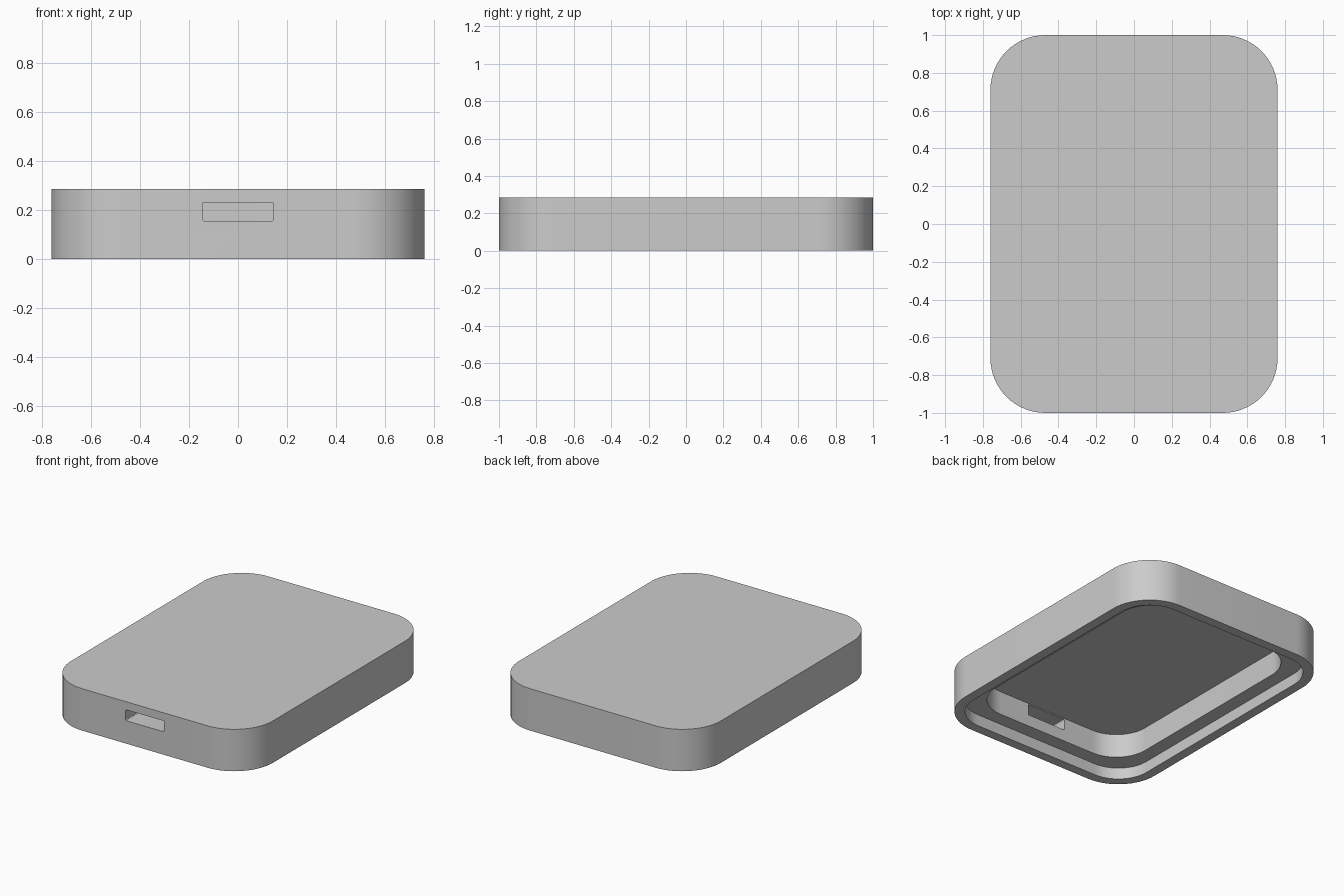
import bpy
import bmesh
from math import cos, sin, pi, radians

if "Cube" in bpy.data.objects:
    bpy.data.objects.remove(bpy.data.objects["Cube"], do_unlink=True)

HALF_X, HALF_Y, HEIGHT = 0.76, 1.0, 0.285
STEPS = 16  # segments per rounded corner

grey = bpy.data.materials.new("plain_grey")
grey.use_nodes = True
colour = (0.6, 0.6, 0.6, 1)
grey.diffuse_color = colour
grey.node_tree.nodes["Principled BSDF"].inputs["Base Color"].default_value = colour


def rounded_outline(hx, hy, radius, steps=STEPS):
    """Counter-clockwise rounded rectangle."""
    points = []
    for i, (sx, sy) in enumerate([(1, 1), (-1, 1), (-1, -1), (1, -1)]):
        for k in range(steps + 1):
            a = (i + k / steps) * pi / 2
            points.append((sx * (hx - radius) + radius * cos(a),
                           sy * (hy - radius) + radius * sin(a)))
    return points


def loft(name, rings):
    """Skin a stack of closed rings and cap both ends."""
    bm = bmesh.new()
    loops = [[bm.verts.new(p) for p in ring] for ring in rings]
    for low, high in zip(loops, loops[1:]):
        for i in range(len(low)):
            j = (i + 1) % len(low)
            bm.faces.new((low[i], low[j], high[j], high[i]))
    bm.faces.new(loops[0][::-1])
    bm.faces.new(loops[-1])
    bmesh.ops.recalc_face_normals(bm, faces=bm.faces)
    mesh = bpy.data.meshes.new(name)
    bm.to_mesh(mesh)
    bm.free()
    mesh.materials.append(grey)
    obj = bpy.data.objects.new(name, mesh)
    bpy.context.collection.objects.link(obj)
    return obj


def level(inset, radius, z):
    return [(x, y, z) for x, y in
            rounded_outline(HALF_X - inset, HALF_Y - inset, radius)]


# Open-bottomed shell: top, outer wall, rim, stepped ledge, inner cavity
case = loft("case_shell", [
    level(0, 0.29, HEIGHT),
    level(0, 0.29, 0),
    level(0.065, 0.225, 0),
    level(0.065, 0.225, 0.077),
    level(0.16, 0.23, 0.077),
    level(0.16, 0.23, 0.237),
])

# Port slot through the front wall
slot = loft("slot_cutter", [
    [(x, y, 0.193 + z) for x, z in rounded_outline(0.145, 0.037, 0.006, 3)]
    for y in (-1.1, -0.75)
])
slot.hide_render = True
cut = case.modifiers.new("port_slot", "BOOLEAN")
cut.operation = "DIFFERENCE"
cut.solver = "EXACT"
cut.object = slot

bpy.ops.object.select_all(action="DESELECT")
case.select_set(True)
bpy.context.view_layer.objects.active = case
bpy.ops.object.modifier_apply(modifier=cut.name)
bpy.data.objects.remove(slot, do_unlink=True)
bpy.ops.object.shade_smooth_by_angle(angle=radians(30))
